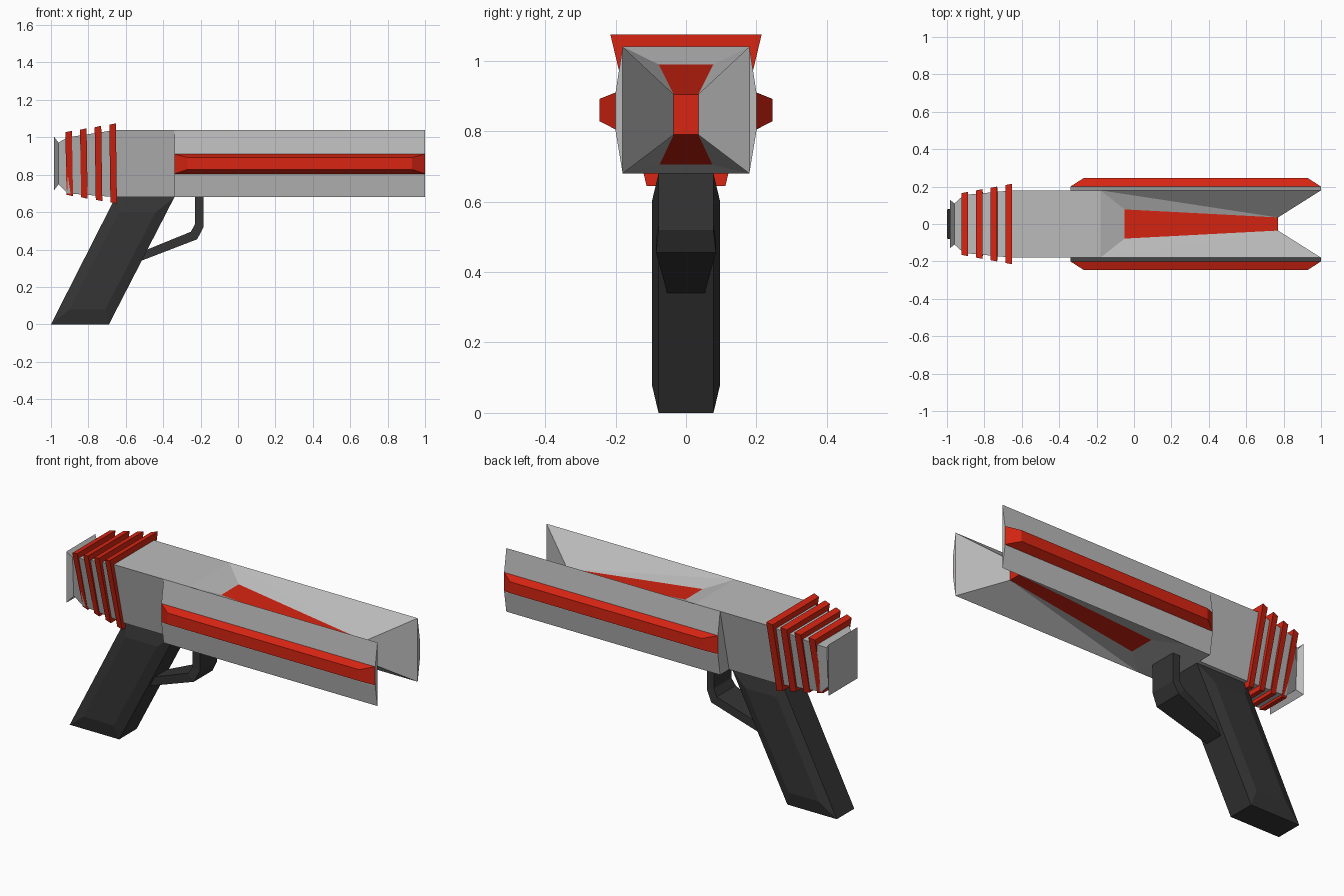
import bpy, bmesh

if "Cube" in bpy.data.objects:
    bpy.data.objects.remove(bpy.data.objects["Cube"])

def material(name, rgb):
    m = bpy.data.materials.new(name)
    m.diffuse_color = (*rgb, 1)
    m.use_nodes = True
    m.node_tree.nodes["Principled BSDF"].inputs["Base Color"].default_value = m.diffuse_color
    return m

GREY = material("light grey", (0.50, 0.50, 0.50))
RED = material("red", (0.68, 0.018, 0.006))
DARK = material("dark grey", (0.035, 0.035, 0.035))

def make(name, verts, faces, mats, red_faces=()):
    bm = bmesh.new()
    vs = [bm.verts.new(v) for v in verts]
    for f in faces:
        face = bm.faces.new([vs[i] for i in f])
        face.material_index = 1 if tuple(f) in red_faces else 0
    bmesh.ops.recalc_face_normals(bm, faces=bm.faces)
    me = bpy.data.meshes.new(name)
    bm.to_mesh(me)
    bm.free()
    for m in mats:
        me.materials.append(m)
    ob = bpy.data.objects.new(name, me)
    bpy.context.collection.objects.link(ob)
    return ob

def loft(name, rings, mat):
    """Skin a list of equal-length rings and cap both ends."""
    n = len(rings[0])
    verts = [p for r in rings for p in r]
    faces = [list(range(n)), list(range(len(verts) - n, len(verts)))]
    for k in range(len(rings) - 1):
        for i in range(n):
            j = (i + 1) % n
            faces.append([k * n + i, k * n + j, (k + 1) * n + j, (k + 1) * n + i])
    return make(name, verts, faces, [mat])

def trapezoid(x, top, bottom, wt, wb, lean=0.0):
    return [(x - lean, -wt, top), (x - lean, wt, top), (x + lean, wb, bottom), (x + lean, -wb, bottom)]

# Rear housing: tapers back to a neck, then flares to the end cap
loft("rear_housing", [
    trapezoid(-0.33, 1.04, 0.68, 0.18, 0.10),
    trapezoid(-0.65, 1.04, 0.68, 0.18, 0.10),
    trapezoid(-0.91, 1.00, 0.70, 0.155, 0.085),
    trapezoid(-0.96, 0.972, 0.748, 0.11, 0.10),
    trapezoid(-0.985, 1.005, 0.715, 0.13, 0.13)], GREY)

# Four cooling fins, growing towards the front
for k in range(4):
    x = -0.885 + 0.0783 * k
    top, bot = 1.035 + 0.0133 * k, 0.685 - 0.0133 * k
    w, wb = 0.172 + 0.0143 * k, 0.085 + 0.009 * k
    loft(f"fin_{k + 1}", [
        trapezoid(x - 0.035, top - 0.008, bot + 0.008, w - 0.007, wb - 0.005, 0.003),
        trapezoid(x, top, bot, w, wb, 0.003)], RED)

# Forked barrel: two prongs around a tapering red core, hollow above and below
side = [(-0.34, 0.18, 1.04), (-0.34, 0.20, 0.91), (-0.34, 0.20, 0.80), (-0.34, 0.18, 0.68),
        (1.0, 0.18, 1.04), (1.0, 0.20, 0.91), (1.0, 0.20, 0.80), (1.0, 0.18, 0.68),
        (-0.18, 0.18, 1.04), (-0.05, 0.078, 0.99), (0.77, 0.035, 0.905),
        (-0.18, 0.18, 0.68), (-0.05, 0.075, 0.705), (0.77, 0.035, 0.79)]
N = len(side)
verts = side + [(x, -y, z) for x, y, z in side]
half = [(0, 8, 4, 5, 1), (1, 5, 6, 2), (2, 6, 7, 11, 3),   # outer side
        (4, 5, 6, 7), (4, 7, 13, 10),                      # tip and funnel
        (8, 9, 10), (8, 10, 4), (11, 12, 13), (11, 13, 7)]  # inner slopes
faces = half + [tuple(i + N for i in f) for f in half]
bridge = lambda a, b: (a, b, b + N, a + N)
core = [bridge(9, 10), bridge(10, 13), bridge(13, 12)]
faces += [bridge(0, 8), bridge(8, 9), bridge(3, 11), bridge(11, 12)] + core
faces.append((0, 1, 2, 3, 3 + N, 2 + N, 1 + N, N))
make("forked_barrel", verts, faces, [GREY, RED], set(core))

# Bevelled side rails
def rect(x0, x1, z0, z1, y):
    return [(x0, y, z0), (x1, y, z0), (x1, y, z1), (x0, y, z1)]

for s, label in ((-1, "front"), (1, "back")):
    loft(f"side_rail_{label}", [rect(-0.34, 1.0, 0.805, 0.91, 0.195 * s),
                                rect(-0.34, 1.0, 0.805, 0.91, 0.20 * s),
                                rect(-0.27, 0.93, 0.828, 0.892, 0.245 * s)], RED)

# Raked grip with chamfered sides
outline = [(-1.0, 0.0), (-0.69, 0.0), (-0.34, 0.68), (-0.655, 0.68)]
inset = [(-0.90, 0.08), (-0.71, 0.08), (-0.44, 0.60), (-0.635, 0.60)]
loft("grip", [[(x, y, z) for x, z in prof] for prof, y in
              ((inset, -0.097), (outline, -0.078), (outline, 0.078), (inset, 0.097))], DARK)

# Trigger guard: (outer point, inner point, half width) along the bend
guard = [((-0.185, 0.69), (-0.23, 0.69), 0.078),
         ((-0.185, 0.52), (-0.23, 0.535), 0.078),
         ((-0.218, 0.455), (-0.252, 0.495), 0.085),
         ((-0.53, 0.335), (-0.51, 0.39), 0.052)]
loft("trigger_guard", [[(a[0], -w, a[1]), (a[0], w, a[1]), (b[0], w, b[1]), (b[0], -w, b[1])]
                       for a, b, w in guard], DARK)
